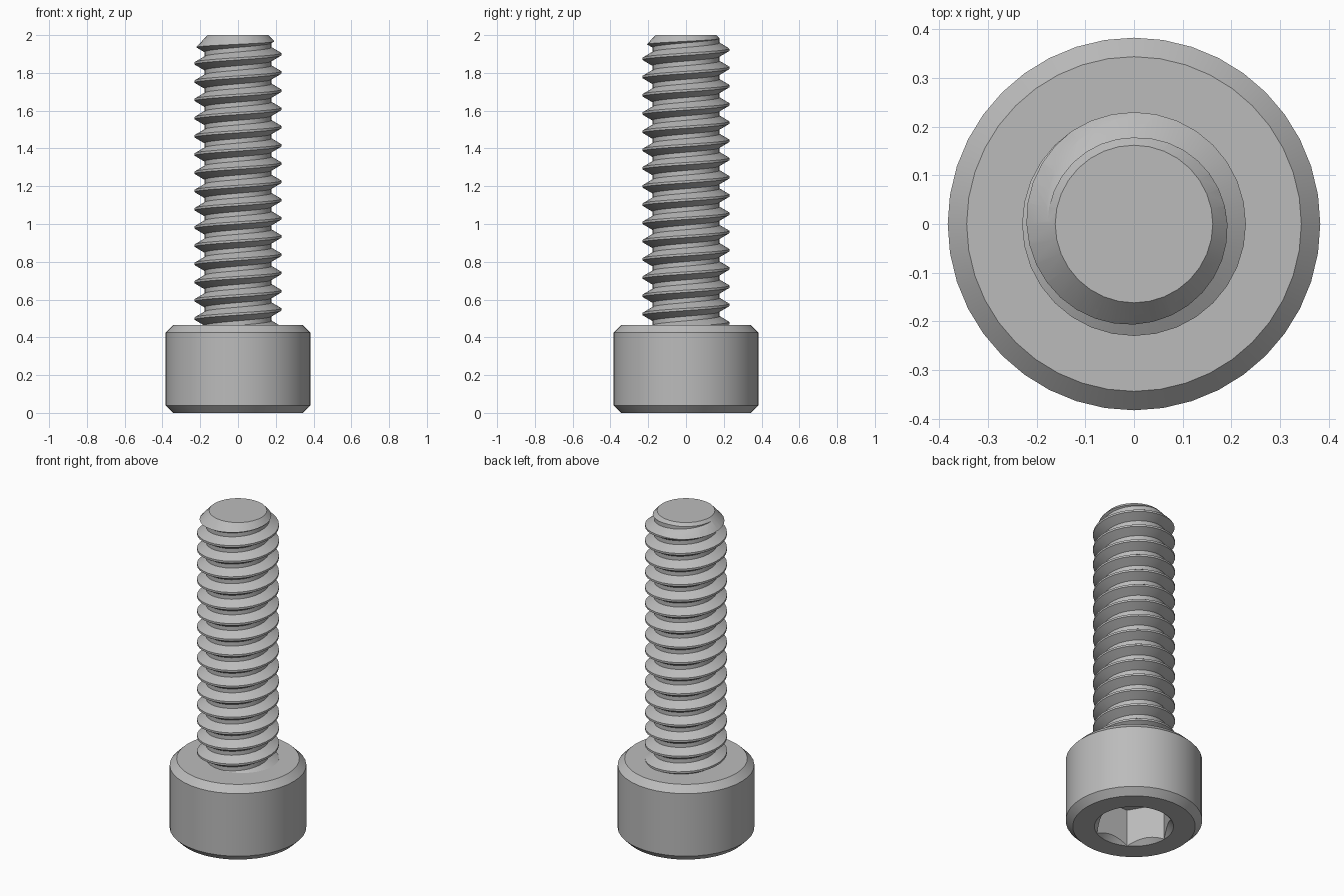
import bpy, bmesh
from math import sin, cos, pi, tau

default = bpy.data.objects.get("Cube")
if default:
    bpy.data.objects.remove(default)

steel = bpy.data.materials.new("plain grey steel")
steel.use_nodes = True
steel.diffuse_color = (0.5, 0.5, 0.5, 1)
steel.node_tree.nodes["Principled BSDF"].inputs["Base Color"].default_value = (0.5, 0.5, 0.5, 1)

HEAD_R, HEAD_H, BEVEL = 0.383, 0.465, 0.039
CREST, ROOT, PITCH = 0.23, 0.178, 0.0965
SIDES = 40


def finish(name, bm):
    bmesh.ops.recalc_face_normals(bm, faces=bm.faces[:])
    mesh = bpy.data.meshes.new(name)
    bm.to_mesh(mesh)
    bm.free()
    mesh.materials.append(steel)
    obj = bpy.data.objects.new(name, mesh)
    bpy.context.collection.objects.link(obj)
    return obj


def lathe(name, profile, sides):
    """Closed solid turned from (radius, height) points, capped at both ends."""
    bm = bmesh.new()
    rings = [[bm.verts.new((r * cos(tau * i / sides), r * sin(tau * i / sides), z))
              for i in range(sides)] for r, z in profile]
    for low, high in zip(rings, rings[1:]):
        for i in range(sides):
            k = (i + 1) % sides
            bm.faces.new((low[i], low[k], high[k], high[i]))
    bm.faces.new(rings[0])
    bm.faces.new(rings[-1])
    return finish(name, bm)


def carve(obj, cutter, operation):
    mod = obj.modifiers.new(operation.lower(), "BOOLEAN")
    mod.operation, mod.object, mod.solver = operation, cutter, "EXACT"
    bpy.context.view_layer.objects.active = obj
    bpy.ops.object.modifier_apply(modifier=mod.name)
    bpy.data.objects.remove(cutter)


# Chamfered cylinder head with a countersunk hexagonal socket
head = lathe("socket_head", [(HEAD_R - BEVEL, 0), (HEAD_R, BEVEL),
                             (HEAD_R, HEAD_H - BEVEL), (HEAD_R - BEVEL, HEAD_H)], SIDES)
carve(head, lathe("hex_cutter", [(0.221, -0.1), (0.221, 0.23)], 6), "DIFFERENCE")
carve(head, lathe("countersink_cutter", [(0.242, -0.02), (0.182, 0.04)], SIDES), "DIFFERENCE")


def threaded_rod(name, start, turns, sides):
    """Helical thread: each profile row climbs one pitch per turn and joins the row a turn above."""
    section = [(ROOT, 0), (ROOT, 0.25), (CREST, 0.5625), (CREST, 0.6875)]
    rows = [(r, start + PITCH * (t + f)) for t in range(turns) for r, f in section]
    bm = bmesh.new()
    grid = [[bm.verts.new((r * cos(tau * i / sides), r * sin(tau * i / sides), z + PITCH * i / sides))
             for i in range(sides)] for r, z in rows]
    step = len(section)
    for j in range(len(grid) - step - 1):
        low = grid[j] + [grid[j + step][0]]
        high = grid[j + 1] + [grid[j + step + 1][0]]
        for i in range(sides):
            bm.faces.new((low[i], low[i + 1], high[i + 1], high[i]))
    bmesh.ops.delete(bm, geom=[v for v in bm.verts if not v.link_faces], context="VERTS")
    # Close both ragged ends with fans
    middle = start + PITCH * turns / 2
    rim = [e for e in bm.edges if e.is_boundary]
    for below in (True, False):
        hub = bm.verts.new((0, 0, start if below else start + PITCH * turns))
        for e in rim:
            if (e.verts[0].co.z < middle) == below:
                bm.faces.new((e.verts[0], e.verts[1], hub))
    return finish(name, bm)


# Threaded shank trimmed to length, with a chamfered tip
crest_at_zero = 1.947 - PITCH / 2
shank = threaded_rod("threaded_shank", crest_at_zero - PITCH * (0.625 + 17), 21, 32)
envelope = lathe("shank_envelope", [(0.3, 0.44), (0.3, 1.85), (0.162, 2.0)], 32)
carve(shank, envelope, "INTERSECT")

for obj in (head, shank):
    bpy.ops.object.select_all(action="DESELECT")
    obj.select_set(True)
    bpy.context.view_layer.objects.active = obj
    bpy.ops.object.shade_smooth_by_angle(angle=pi / 9)
